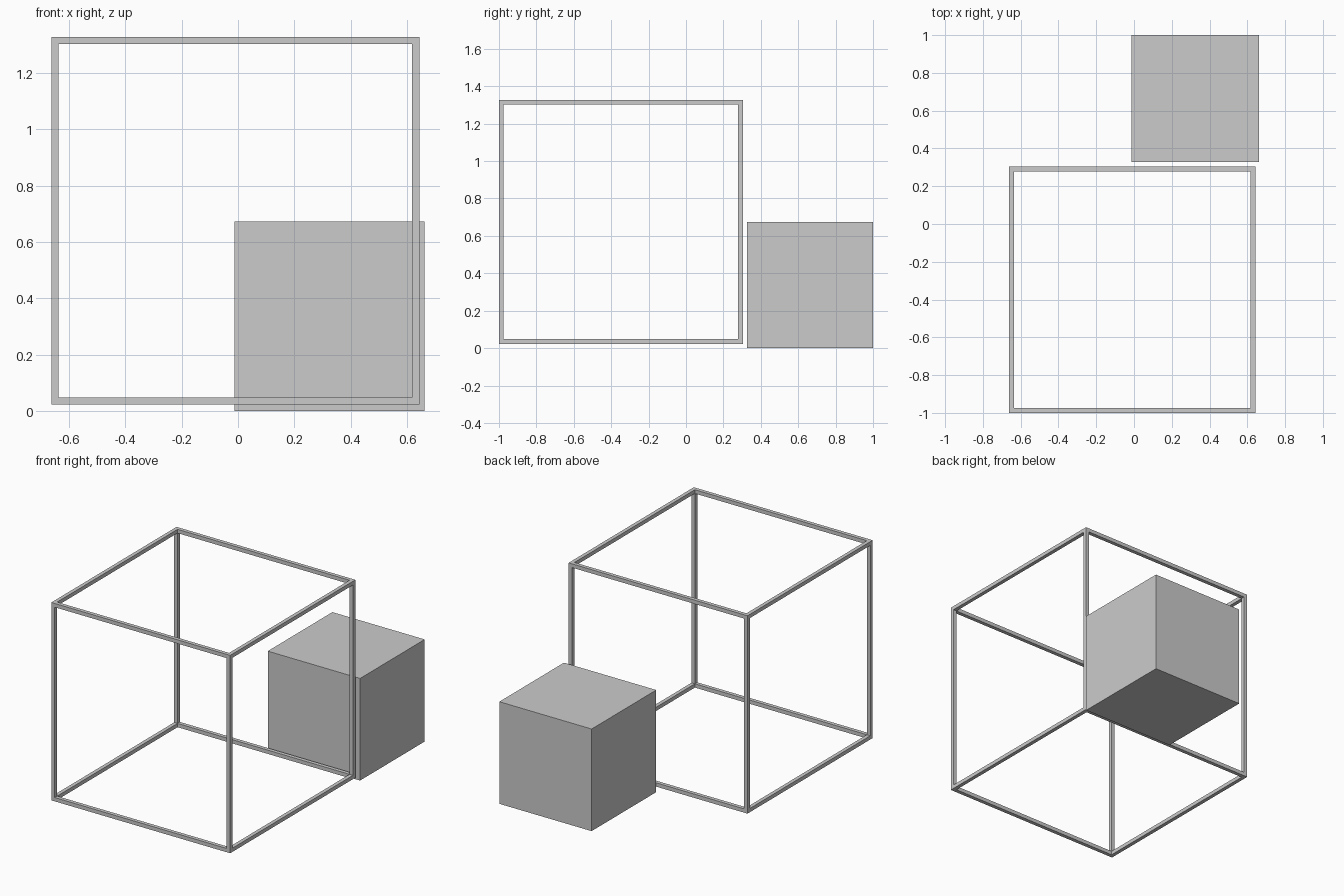
import bpy, bmesh
from mathutils import Vector

if "Cube" in bpy.data.objects:
    bpy.data.objects.remove(bpy.data.objects["Cube"])


def add_box(name, size, low_corner, bar=None):
    """Cube from its low corner; with bar set, an open frame of square bars."""
    bm = bmesh.new()
    bmesh.ops.create_cube(bm, size=size)
    bmesh.ops.translate(bm, verts=bm.verts, vec=Vector(low_corner) + Vector((size / 2,) * 3))
    if bar:
        panels = list(bm.faces)
        # inset each side, then push the panels in to form the inner bar walls
        bmesh.ops.inset_individual(bm, faces=panels, thickness=bar, use_even_offset=True)
        bmesh.ops.inset_individual(bm, faces=panels, thickness=0, depth=-bar)
        bmesh.ops.delete(bm, geom=panels, context='FACES')
        bmesh.ops.remove_doubles(bm, verts=bm.verts, dist=0.001)
    mesh = bpy.data.meshes.new(name)
    bm.to_mesh(mesh)
    bm.free()
    obj = bpy.data.objects.new(name, mesh)
    bpy.context.collection.objects.link(obj)
    return obj


# large open frame at the front
add_box("cube_frame", 1.304, (-0.661, -1.0, 0.023), bar=0.025)
# small solid cube behind it
add_box("solid_cube", 0.673, (-0.012, 0.327, 0.0))
